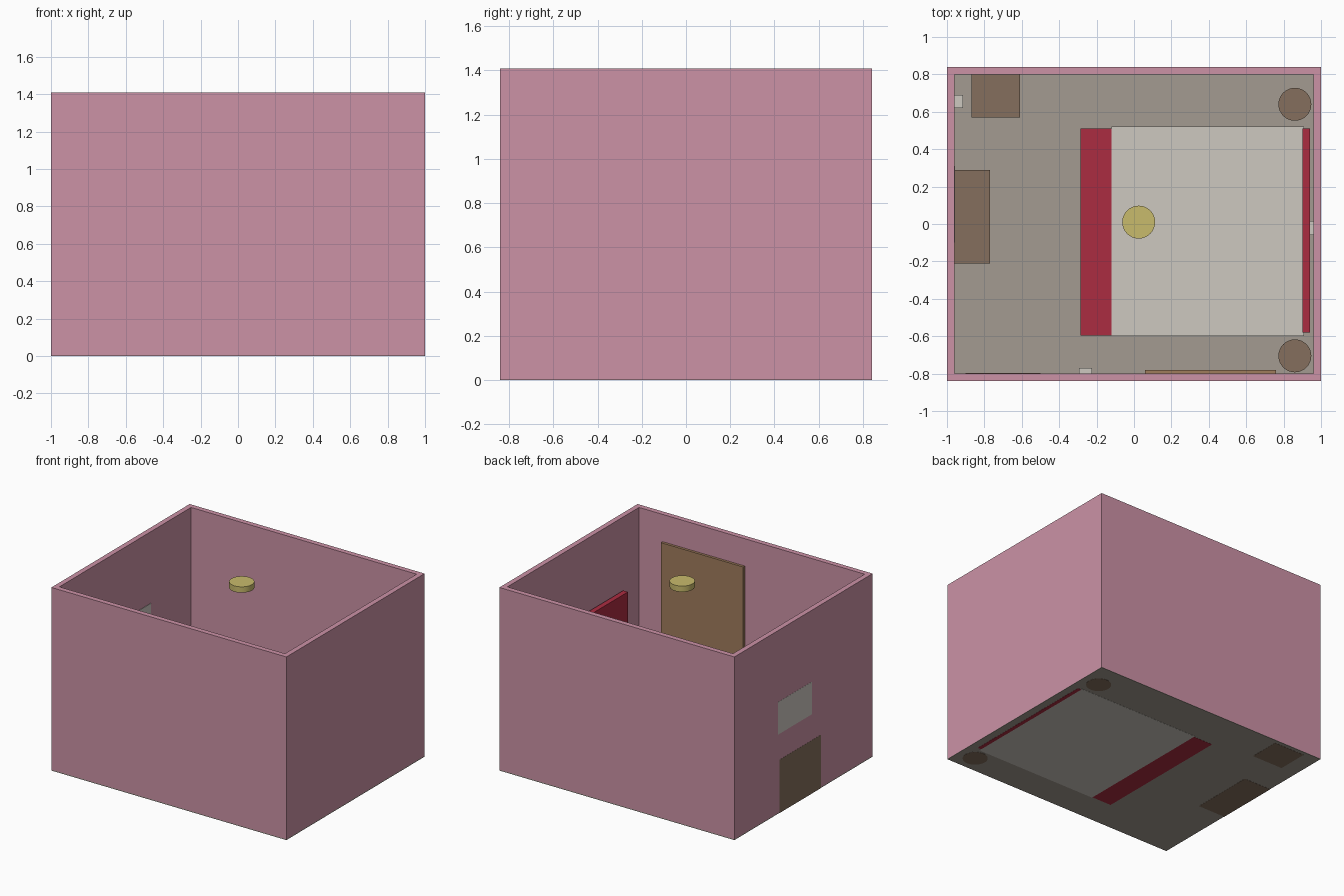
import bpy, bmesh
from mathutils import Matrix

if "Cube" in bpy.data.objects:
    bpy.data.objects.remove(bpy.data.objects["Cube"])


def lin(c):
    c /= 255
    return c / 12.92 if c <= 0.04045 else ((c + 0.055) / 1.055) ** 2.4


def material(name, r, g, b):
    m = bpy.data.materials.new(name)
    m.diffuse_color = (lin(r), lin(g), lin(b), 1)
    m.use_nodes = True
    m.node_tree.nodes["Principled BSDF"].inputs["Base Color"].default_value = m.diffuse_color
    return m


PINK = material("wall pink", 204, 146, 166)
GREY = material("floor grey", 163, 155, 145)
WHITE = material("linen white", 205, 200, 192)
RED = material("blanket red", 171, 44, 65)
BROWN = material("furniture brown", 133, 111, 93)
TAN = material("panel tan", 160, 125, 92)
YELLOW = material("lamp yellow", 201, 187, 108)


def finish(name, bm, mat):
    mesh = bpy.data.meshes.new(name)
    bm.to_mesh(mesh)
    bm.free()
    mesh.materials.append(mat)
    ob = bpy.data.objects.new(name, mesh)
    bpy.context.collection.objects.link(ob)
    return ob


def box(name, x, y, z, mat):
    """Box from (min, max) pairs on each axis."""
    bm = bmesh.new()
    bmesh.ops.create_cube(bm, size=1)
    for v in bm.verts:
        v.co = [r[0] if c < 0 else r[1] for c, r in zip(v.co, (x, y, z))]
    return finish(name, bm, mat)


def disc(name, x, y, z, radius, mat):
    """Upright cylinder between two heights."""
    bm = bmesh.new()
    bmesh.ops.create_cone(bm, cap_ends=True, segments=32, radius1=radius, radius2=radius,
                          depth=z[1] - z[0],
                          matrix=Matrix.Translation((x, y, sum(z) / 2)))
    for f in bm.faces:
        f.smooth = len(f.verts) == 4
    for e in bm.edges:
        e.smooth = all(f.smooth for f in e.link_faces)
    return finish(name, bm, mat)


# Room shell: one mitred wall ring, open at the top
W, D, H, T = 1.0, 0.84, 1.41, 0.04
bm = bmesh.new()
corners = [(-1, -1), (1, -1), (1, 1), (-1, 1)]
rings = [[bm.verts.new((sx * (W - t), sy * (D - t), z)) for sx, sy in corners]
         for t, z in ((0, 0.004), (0, H), (T, H), (T, 0.004))]
for k in range(4):
    a, b = rings[k], rings[(k + 1) % 4]
    for i in range(4):
        j = (i + 1) % 4
        bm.faces.new((a[i], a[j], b[j], b[i]))
bmesh.ops.recalc_face_normals(bm, faces=bm.faces[:])
finish("walls", bm, PINK)
box("floor", (-W, W), (-D, D), (0.001, 0.008), GREY)

# Bed with a foot blanket and a headboard
box("mattress", (-0.12, 0.91), (-0.6, 0.52), (0, 0.36), WHITE)
box("foot_blanket", (-0.285, -0.12), (-0.595, 0.51), (0, 0.36), RED)
box("headboard", (0.9, 0.94), (-0.58, 0.51), (0, 0.86), RED)

# Round bedside tables
for side, y in (("back", 0.64), ("front", -0.705)):
    disc("bedside_table_" + side, 0.86, y, (0, 0.36), 0.088, BROWN)

# Dresser with a screen set into the wall above, and a corner cabinet
box("dresser", (-1.001, -0.77), (-0.21, 0.29), (0, 0.41), BROWN)
box("wall_screen", (-1.001, -0.957), (-0.1, 0.31), (0.61, 0.86), WHITE)
box("corner_cabinet", (-0.87, -0.61), (0.57, 0.81), (0, 0.41), BROWN)

# Large panel and door on the front wall
box("window_panel", (0.06, 0.76), (-0.838, -0.78), (0.49, 1.2), TAN)
box("door", (-0.9, -0.5), (-0.838, -0.797), (0.004, 1.0), TAN)

# Wall sockets
box("socket_left", (-0.96, -0.915), (0.62, 0.69), (0.15, 0.22), WHITE)
box("socket_front", (-0.295, -0.225), (-0.8, -0.77), (0.15, 0.22), WHITE)
box("socket_right", (0.935, 0.96), (-0.06, 0.015), (0.15, 0.22), WHITE)

# Ceiling lamp
disc("ceiling_lamp", 0.025, 0.01, (1.36, 1.405), 0.088, YELLOW)
